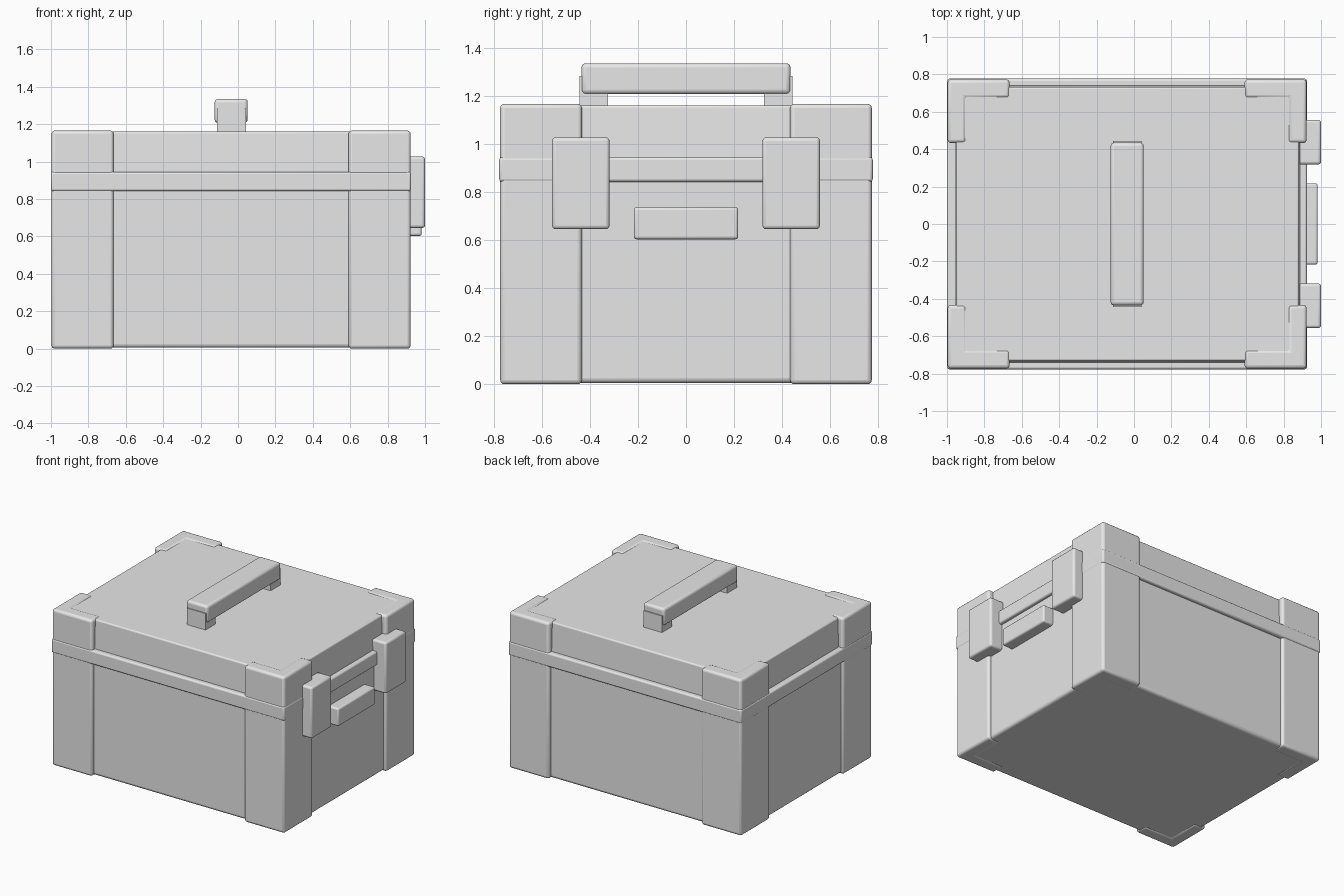
import bpy
import bmesh
import math

cube = bpy.data.objects.get("Cube")
if cube:
    bpy.data.objects.remove(cube, do_unlink=True)

# Single plain material
GREY = (0.8, 0.8, 0.8, 1.0)
grey = bpy.data.materials.new("light grey")
grey.use_nodes = True
grey.diffuse_color = GREY
grey.node_tree.nodes["Principled BSDF"].inputs["Base Color"].default_value = GREY


def prism(name, outline, z0, z1, bevel=0.015, inset=0.0):
    """Extrude a plan outline from z0 to z1, with an optional top inset, and round its edges."""
    area = sum(a[0] * b[1] - b[0] * a[1] for a, b in zip(outline, outline[1:] + outline[:1]))
    if area < 0:
        outline = outline[::-1]
    cx = sum(p[0] for p in outline) / len(outline)
    bm = bmesh.new()
    low = [bm.verts.new((x, y, z0)) for x, y in outline]
    high = [bm.verts.new((x - math.copysign(inset, x - cx), y - math.copysign(inset, y), z1))
            for x, y in outline]
    bm.faces.new(low[::-1])
    bm.faces.new(high)
    n = len(outline)
    for i in range(n):
        j = (i + 1) % n
        bm.faces.new((low[i], low[j], high[j], high[i]))
    mesh = bpy.data.meshes.new(name)
    bm.to_mesh(mesh)
    bm.free()
    mesh.materials.append(grey)
    obj = bpy.data.objects.new(name, mesh)
    bpy.context.collection.objects.link(obj)
    if bevel:
        mod = obj.modifiers.new("rounded edges", "BEVEL")
        mod.width = bevel
        mod.segments = 3
    bpy.ops.object.select_all(action="DESELECT")
    obj.select_set(True)
    bpy.context.view_layer.objects.active = obj
    bpy.ops.object.shade_smooth_by_angle(angle=math.radians(40))
    return obj


def block(name, x, y, z, bevel=0.015, inset=0.0):
    outline = [(x[0], y[0]), (x[1], y[0]), (x[1], y[1]), (x[0], y[1])]
    return prism(name, outline, z[0], z[1], bevel, inset)


# Main body, overhanging rim and slightly tapered lid
block("body", (-0.975, 0.9), (-0.75, 0.75), (0.005, 0.88), 0.02)
block("rim", (-1.0, 0.925), (-0.777, 0.777), (0.842, 0.945), 0.012)
block("lid", (-0.96, 0.892), (-0.742, 0.742), (0.9, 1.16), 0.01, inset=0.01)

# L-shaped corner guards wrapping the four vertical edges
MID, HALF_X, HALF_Y = -0.037, 0.96, 0.773
for x_name, sx in (("right", -1), ("left", 1)):
    for y_name, sy in (("front", -1), ("back", 1)):
        plan = [(0, 0), (0.332, 0), (0.332, 0.1), (0.1, 0.1), (0.1, 0.34), (0, 0.34)]
        outline = [(MID + sx * (HALF_X - u), sy * (HALF_Y - v)) for u, v in plan]
        prism(f"{y_name}_{x_name}_corner_guard", outline, 0.0, 1.166, 0.018)

# Two latches and a small grip on one end
for y_name, sy in (("front", -1), ("back", 1)):
    block(f"{y_name}_latch", (0.88, 1.0), sorted((sy * 0.318, sy * 0.557)), (0.645, 1.027))
block("end_grip", (0.87, 0.982), (-0.217, 0.217), (0.603, 0.736), 0.012)

# Top carrying handle on two supports
block("handle_bar", (-0.125, 0.052), (-0.435, 0.435), (1.207, 1.335), 0.018)
for y_name, sy in (("front", -1), ("back", 1)):
    block(f"{y_name}_handle_support", (-0.112, 0.042),
          sorted((sy * 0.325, sy * 0.443)), (1.14, 1.283), 0)
